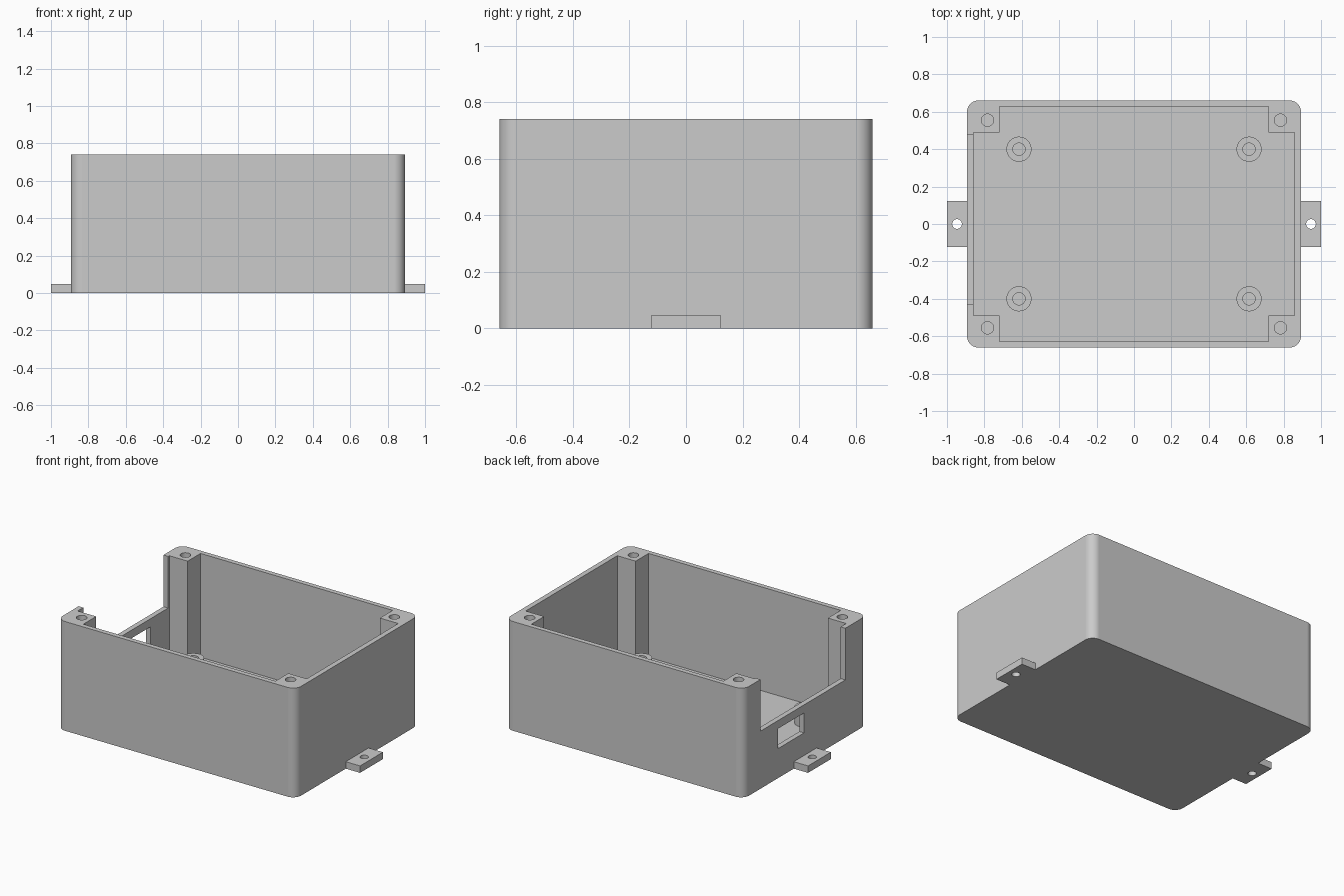
import bpy
import bmesh
from math import cos, sin, pi, radians

default = bpy.data.objects.get("Cube")
if default:
    bpy.data.objects.remove(default, do_unlink=True)

# Overall sizes
HX, HY, HEIGHT, RADIUS = 0.893, 0.66, 0.74, 0.06
IN_X, IN_Y = 0.858, 0.627        # inside of the walls
POST_X, POST_Y = 0.72, 0.49      # inside corners of the screw posts
FLOOR = 0.037
SIGNS = [(1, 1), (-1, 1), (-1, -1), (1, -1)]

grey = bpy.data.materials.new("grey plastic")
grey.use_nodes = True
colour = (0.6, 0.6, 0.6, 1)
grey.diffuse_color = colour
grey.node_tree.nodes["Principled BSDF"].inputs["Base Color"].default_value = colour


def prism(name, outline, z0, z1):
    """Extrude a counter-clockwise outline from z0 to z1."""
    bm = bmesh.new()
    base = bm.faces.new([bm.verts.new((x, y, z0)) for x, y in outline])
    top = bmesh.ops.extrude_face_region(bm, geom=[base])["geom"]
    verts = [v for v in top if isinstance(v, bmesh.types.BMVert)]
    bmesh.ops.translate(bm, verts=verts, vec=(0, 0, z1 - z0))
    bmesh.ops.recalc_face_normals(bm, faces=bm.faces)
    mesh = bpy.data.meshes.new(name)
    bm.to_mesh(mesh)
    bm.free()
    mesh.materials.append(grey)
    obj = bpy.data.objects.new(name, mesh)
    bpy.context.collection.objects.link(obj)
    return obj


def circle(x, y, r, n=40):
    return [(x + r * cos(2 * pi * i / n), y + r * sin(2 * pi * i / n)) for i in range(n)]


def box(x0, x1, y0, y1):
    return [(x0, y0), (x1, y0), (x1, y1), (x0, y1)]


def rounded_box(hx, hy, r, steps=10):
    points = []
    for quarter, (sx, sy) in enumerate(SIGNS):
        for i in range(steps + 1):
            a = (quarter + i / steps) * pi / 2
            points.append((sx * (hx - r) + r * cos(a), sy * (hy - r) + r * sin(a)))
    return points


def cut(obj, outline, z0, z1):
    """Subtract a prism from the object and discard the cutter."""
    cutter = prism("cutter", outline, z0, z1)
    cutter.hide_render = True
    mod = obj.modifiers.new("cut", "BOOLEAN")
    mod.operation = "DIFFERENCE"
    mod.solver = "EXACT"
    mod.object = cutter
    select(obj)
    bpy.ops.object.modifier_apply(modifier=mod.name)
    bpy.data.objects.remove(cutter, do_unlink=True)


def select(obj):
    bpy.ops.object.select_all(action="DESELECT")
    obj.select_set(True)
    bpy.context.view_layer.objects.active = obj


def smooth(obj):
    """Smooth the curves while flat walls keep even shading."""
    select(obj)
    bpy.ops.object.shade_smooth_by_angle(angle=radians(30))
    mod = obj.modifiers.new("even walls", "WEIGHTED_NORMAL")
    mod.keep_sharp = True


# Box body, hollowed with a cross-shaped cavity that leaves four corner posts
body = prism("box_body", rounded_box(HX, HY, RADIUS), 0, HEIGHT)
cavity = []
for i, (sx, sy) in enumerate(SIGNS):
    corner = [(IN_X, POST_Y), (POST_X, POST_Y), (POST_X, IN_Y)]
    cavity += [(sx * x, sy * y) for x, y in (corner if i % 2 == 0 else corner[::-1])]
cut(body, cavity, FLOOR, HEIGHT + 0.1)

# Large opening and small port window in the right wall
cut(body, box(-1, -0.8, -0.43, 0.478), 0.39, HEIGHT + 0.1)
cut(body, box(-1, -0.8, 0.012, 0.29), 0.2, 0.335)

# Screw holes in the posts
for sx, sy in SIGNS:
    cut(body, circle(sx * 0.783, sy * 0.555, 0.033), 0.3, HEIGHT + 0.1)
smooth(body)

# Board standoffs on the floor
for i, (sx, sy) in enumerate(SIGNS):
    x, y = sx * 0.615, sy * 0.4
    standoff = prism(f"standoff_{i + 1}", circle(x, y, 0.067), FLOOR, 0.148)
    cut(standoff, circle(x, y, 0.033), -0.1, 0.3)
    smooth(standoff)

# Mounting tabs with through holes
for name, side in (("left_mounting_tab", 1), ("right_mounting_tab", -1)):
    x0, x1 = sorted((side * HX, side))
    tab = prism(name, box(x0, x1, -0.122, 0.122), 0, 0.047)
    cut(tab, circle(side * 0.946, 0, 0.026), -0.1, 0.1)
    smooth(tab)
